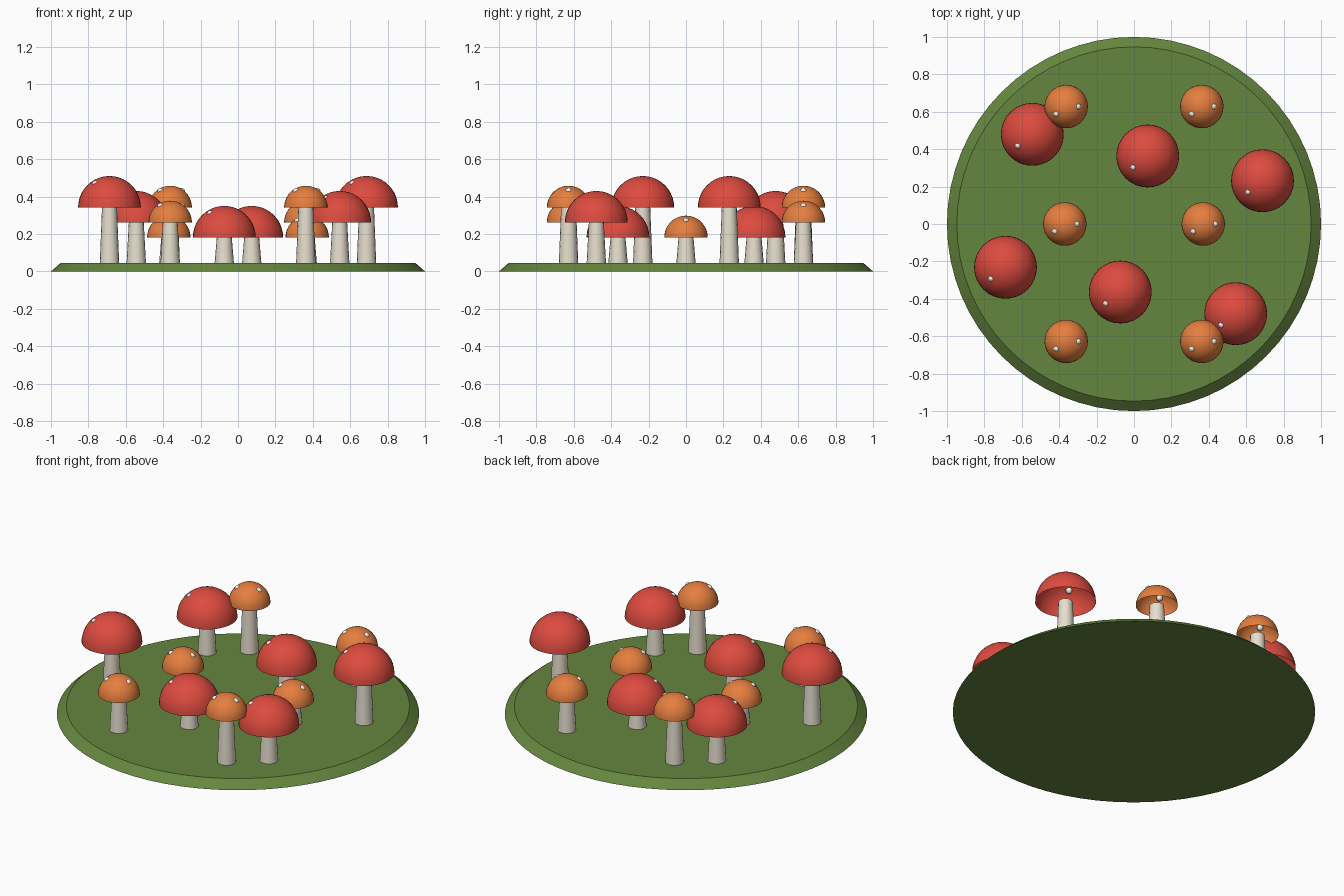
import bpy, bmesh
from math import sin, cos, pi, radians

if "Cube" in bpy.data.objects:
    bpy.data.objects.remove(bpy.data.objects["Cube"])


def material(name, rgb):
    m = bpy.data.materials.new(name)
    m.diffuse_color = (*rgb, 1)
    m.use_nodes = True
    m.node_tree.nodes["Principled BSDF"].inputs["Base Color"].default_value = m.diffuse_color
    return m


GREEN = material("grass", (0.13, 0.24, 0.05))
RED = material("red_cap", (0.72, 0.07, 0.05))
ORANGE = material("orange_cap", (0.78, 0.21, 0.05))
CREAM = material("cream", (0.80, 0.74, 0.62))
WHITE = material("white", (0.92, 0.90, 0.85))


def lathe(name, profile, sides, mat, loc=(0, 0, 0)):
    """Revolve (radius, height) points around z; radius 0 closes to a point."""
    bm = bmesh.new()
    rings = []
    for r, z in profile:
        if r < 1e-6:
            rings.append([bm.verts.new((0, 0, z))] * sides)
        else:
            rings.append([bm.verts.new((r * cos(2 * pi * i / sides),
                                        r * sin(2 * pi * i / sides), z))
                          for i in range(sides)])
    for a, b in zip(rings, rings[1:]):
        for i in range(sides):
            j = (i + 1) % sides
            bm.faces.new(list(dict.fromkeys((a[i], a[j], b[j], b[i]))))
    me = bpy.data.meshes.new(name)
    bm.to_mesh(me)
    bm.free()
    me.materials.append(mat)
    ob = bpy.data.objects.new(name, me)
    ob.location = loc
    bpy.context.collection.objects.link(ob)
    bpy.ops.object.select_all(action='DESELECT')
    ob.select_set(True)
    bpy.context.view_layer.objects.active = ob
    bpy.ops.object.shade_smooth_by_angle(angle=radians(35))
    return ob


def arc(r, start, steps):
    """Circular profile from the start angle up to the pole."""
    pts = [start + (pi / 2 - start) * k / steps for k in range(steps + 1)]
    return [(r * cos(t), r * sin(t)) for t in pts]


def mushroom(kind, x, y, rim, r, mat, spots):
    # tapered stem, open dome cap and small spots set into the cap
    lathe(kind + "_stem", [(0, 0.04), (0.052, 0.04), (0.04, rim), (0, rim)], 16, CREAM, (x, y, 0))
    lathe(kind + "_cap", arc(r, 0, 10), 32, mat, (x, y, rim))
    for sx, sy, sz in spots:
        lathe(kind + "_spot", arc(0.018, -pi / 2, 8), 12, WHITE, (x + sx, y + sy, rim + sz))


# grass mound with bevelled rim
lathe("grass_base", [(0, 0), (1, 0), (0.947, 0.046), (0, 0.046)], 64, GREEN)

# two interleaved rings of six: (angle step, distance, cap rim height)
red_ring = [(0.725, 0.342), (0.371, 0.182), (0.725, 0.262)]
orange_ring = [(0.37, 0.182), (0.725, 0.262), (0.725, 0.342)]
for i in range(6):
    d, rim = red_ring[i % 3]
    a = radians(18.6 + 60 * i)
    mushroom("red_mushroom", d * cos(a), d * sin(a), rim, 0.168, RED,
             [(-0.075, -0.059, 0.126), (0.088, 0, 0.11)])
    d, rim = orange_ring[i % 3]
    a = radians(60 * i)
    mushroom("orange_mushroom", d * cos(a), d * sin(a), rim, 0.116, ORANGE,
             [(-0.051, -0.038, 0.086), (0.061, 0, 0.086)])
